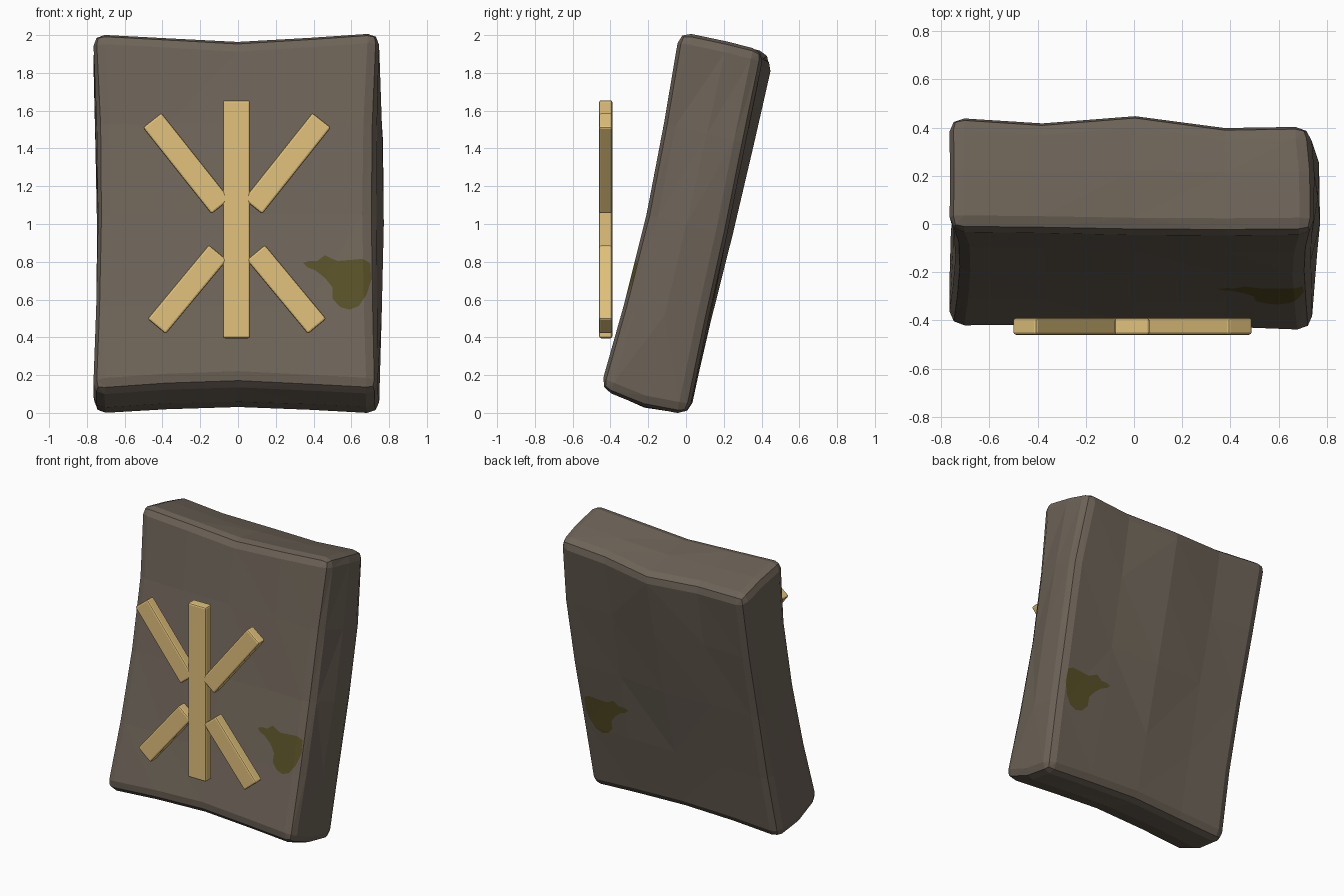
import bpy, bmesh, math, random
from mathutils import Matrix, Vector

random.seed(4)
cube = bpy.data.objects.get("Cube")
if cube:
    bpy.data.objects.remove(cube, do_unlink=True)


def material(name, rgb):
    m = bpy.data.materials.new(name)
    m.use_nodes = True
    m.diffuse_color = (*rgb, 1)
    bsdf = next(n for n in m.node_tree.nodes if n.type == 'BSDF_PRINCIPLED')
    bsdf.inputs["Base Color"].default_value = (*rgb, 1)
    bsdf.inputs["Roughness"].default_value = 0.9
    return m


def make_object(name, bm, *mats):
    mesh = bpy.data.meshes.new(name)
    bm.to_mesh(mesh)
    bm.free()
    for m in mats:
        mesh.materials.append(m)
    obj = bpy.data.objects.new(name, mesh)
    bpy.context.collection.objects.link(obj)


def slice_faces(bm, faces, point, normal):
    edges = {e for f in faces for e in f.edges}
    verts = {v for f in faces for v in f.verts}
    bmesh.ops.bisect_plane(bm, geom=[*verts, *edges, *faces], dist=1e-5,
                           plane_co=point, plane_no=normal)


stone = material("brown stone", (0.152, 0.124, 0.096))
gold = material("pale gold", (0.76, 0.54, 0.20))
moss = material("dark moss", (0.097, 0.080, 0.020))


# Stone slab: a divided box, worn out of true, with rounded edges
def worn(co):
    a, b, c = co
    belly = 1 - c * c
    x = a * (0.765 - 0.02 * belly)
    if a == 1:
        x += (0.045 if b >= 0 else 0) * belly - 0.02
        if b == 1 and c == 1:
            x -= 0.02
    y = b * 0.245
    if b == -1:
        y += 0.035 * belly - 0.01 * a - 0.012 * c
    if b == 1:
        ripple = 0.018 * math.cos(2 * math.pi * a)
        y += (1 + c) / 2 * (ripple - 0.035 * a * a - 0.022 * a - 0.01)
    z = c * 0.985
    if abs(c) == 1:
        z -= c * 0.04 * (1 - abs(a))
    if c == -1:
        z += {-1: 0.03, 0: -0.015, 1: 0}[b]
    if c == 1 and b == 0:
        z += 0.01
    jitter = [random.uniform(-0.006, 0.006) for _ in range(3)]
    return Vector((x, y, z)) + Vector(jitter)


bm = bmesh.new()
bmesh.ops.create_cube(bm, size=2)
for axis, cuts in enumerate([(-0.5, 0, 0.5), (0,), (-0.5, 0, 0.5)]):
    for cut in cuts:
        normal = Vector([float(i == axis) for i in range(3)])
        slice_faces(bm, bm.faces[:], normal * cut, normal)
rims = [e for e in bm.edges if e.calc_face_angle(0) > 1]
for v in bm.verts:
    v.co = worn([round(k, 3) for k in v.co])
bmesh.ops.bevel(bm, geom=rims, offset=0.062, segments=2, profile=0.5,
                affect='EDGES', clamp_overlap=True, loop_slide=True)
bmesh.ops.recalc_face_normals(bm, faces=bm.faces[:])
bmesh.ops.triangulate(bm, faces=bm.faces[:])

# Moss patches: one blotch outline cut into the front and back faces
outline = [(.345, .79), (.38, .80), (.42, .80), (.46, .83), (.50, .81),
           (.53, .80), (.60, .805), (.66, .81), (.70, .79), (.705, .70),
           (.68, .62), (.64, .56), (.59, .54), (.54, .555), (.50, .60),
           (.50, .66), (.46, .71), (.41, .75), (.37, .765)]
blotch = [Vector((x, 0, (z - 1.045) / 0.974)) for x, z in outline]
sides = list(zip(blotch, blotch[1:] + blotch[:1]))


def broad_faces():
    bm.normal_update()
    return [f for f in bm.faces if abs(f.normal.y) > 0.7]


def in_blotch(p):
    crossings = [(p.z > s.z) != (t.z > s.z if p.z == t.z else p.z > t.z)
                 and p.x < s.x + (t.x - s.x) * (p.z - s.z) / (t.z - s.z)
                 for s, t in sides]
    return sum(crossings) % 2 == 1


for s, t in sides:
    slice_faces(bm, broad_faces(), s, (t - s).cross(Vector((0, 1, 0))).normalized())
for f in broad_faces():
    f.material_index = int(in_blotch(f.calc_center_median()))

# Lean the slab backwards and stand it on the ground
bmesh.ops.transform(bm, matrix=Matrix.Rotation(math.radians(-13), 4, 'X'),
                    verts=bm.verts[:])
low = min(v.co.z for v in bm.verts)
bmesh.ops.translate(bm, vec=(0, 0, -low), verts=bm.verts[:])
make_object("stone_slab", bm, stone, moss)


# Raised sign: five bevelled bars standing upright before the slab
def bar(name, start, end, width):
    p, q = Vector((start[0], -0.425, start[1])), Vector((end[0], -0.425, end[1]))
    d = q - p
    bm = bmesh.new()
    bmesh.ops.create_cube(bm, size=1)
    bmesh.ops.scale(bm, vec=(width, 0.07, d.length), verts=bm.verts[:])
    bmesh.ops.bevel(bm, geom=bm.edges[:], offset=0.011, segments=2,
                    profile=0.5, affect='EDGES')
    turn = Matrix.Rotation(math.atan2(d.x, d.z), 4, 'Y')
    bmesh.ops.transform(bm, matrix=Matrix.Translation((p + q) / 2) @ turn,
                        verts=bm.verts[:])
    make_object(name, bm, gold)


bar("sign_upright", (-0.008, 0.395), (-0.008, 1.655), 0.145)
for side, s in (("left", 1), ("right", -1)):
    def at(x, z):
        return (s * x - 0.006, z)
    bar("sign_upper_arm_" + side, at(0.085, 1.092), at(0.449, 1.55), 0.126)
    bar("sign_lower_arm_" + side, at(0.100, 0.85), at(0.425, 0.458), 0.126)
